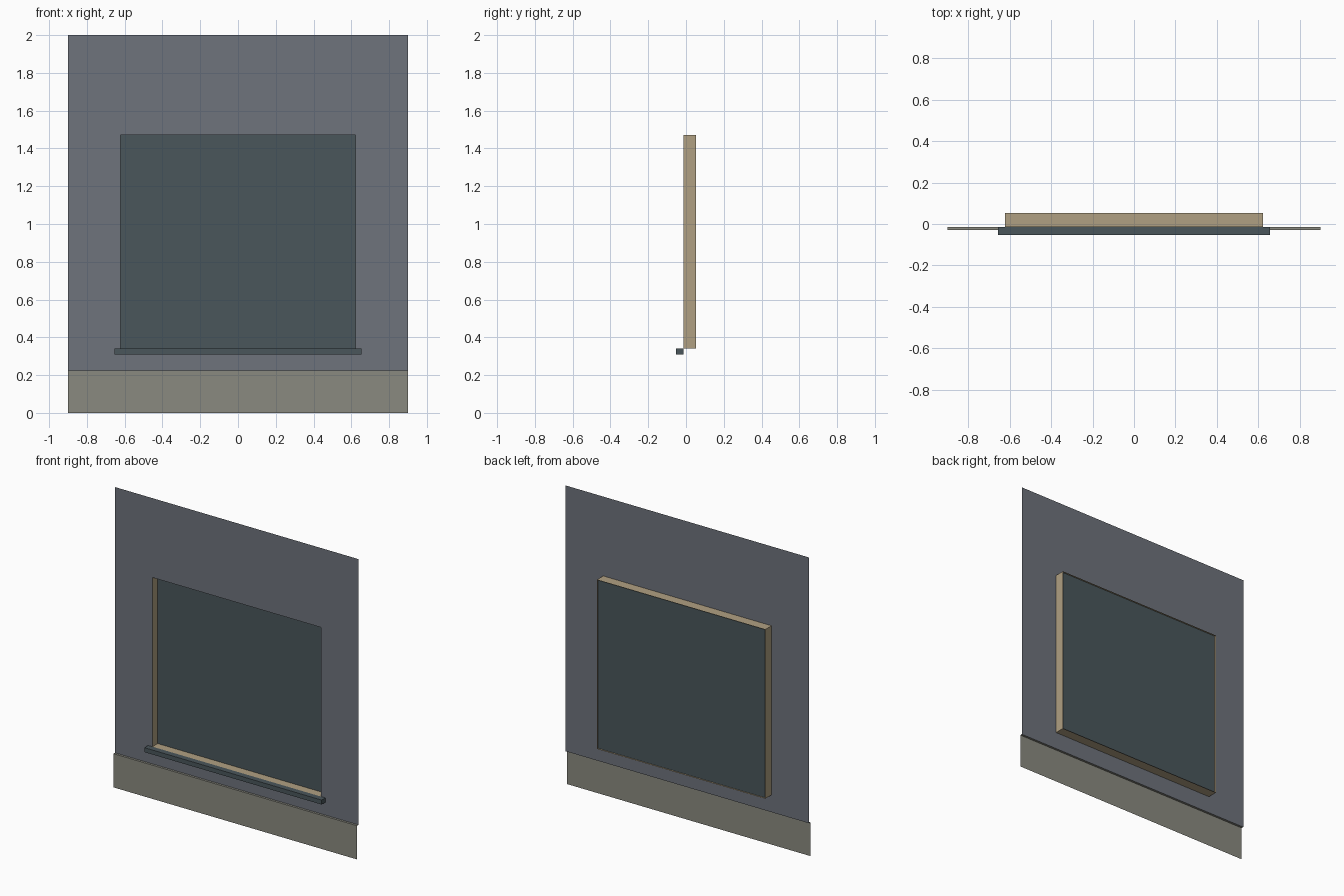
import bpy

cube = bpy.data.objects.get("Cube")
if cube:
    bpy.data.objects.remove(cube)


def material(name, *rgb):
    """Flat material from 8-bit display values, converted to linear."""
    col = [((c / 255 + 0.055) / 1.055) ** 2.4 for c in rgb] + [1]
    m = bpy.data.materials.new(name)
    m.use_nodes = True
    m.diffuse_color = col
    m.node_tree.nodes["Principled BSDF"].inputs["Base Color"].default_value = col
    return m


WALL = material("grey wall", 110, 115, 124)
PLINTH = material("stone plinth", 138, 138, 128)
REVEAL = material("tan reveal", 176, 160, 130)
DARK = material("dark slate", 74, 86, 91)


def build(name, verts, faces, mat):
    mesh = bpy.data.meshes.new(name)
    mesh.from_pydata(verts, [], faces)
    mesh.materials.append(mat)
    obj = bpy.data.objects.new(name, mesh)
    bpy.context.collection.objects.link(obj)
    return obj


def rect(x, y, z0, z1):
    """Corners of an upright rectangle, counter-clockwise from the front."""
    return [(-x, y, z0), (x, y, z0), (x, y, z1), (-x, y, z1)]


def ring(flip=False):
    """Quads joining two rectangles of four corners each."""
    quads = [(i, (i + 1) % 4, (i + 1) % 4 + 4, i + 4) for i in range(4)]
    return [q[::-1] for q in quads] if flip else quads


HALF, TOP = 0.9, 2.0
WALL_Y, PLINTH_Y, SILL_Y = -0.014, -0.029, -0.053
GLASS_Y, BACK_Y = 0.041, 0.053
PLINTH_Z, OPEN_X, OPEN_Z0, OPEN_Z1 = 0.225, 0.622, 0.34, 1.47

opening = rect(OPEN_X, WALL_Y, OPEN_Z0, OPEN_Z1)

# Thin wall sheet around the window opening
build("wall", rect(HALF, WALL_Y, PLINTH_Z, TOP) + opening, ring(), WALL)

# Projecting plinth: front face and top ledge
build("plinth", rect(HALF, PLINTH_Y, 0, PLINTH_Z)
      + [(HALF, WALL_Y, PLINTH_Z), (-HALF, WALL_Y, PLINTH_Z)],
      [(0, 1, 2, 3), (3, 2, 4, 5)], PLINTH)

# Window lining running back from the opening
build("window_reveal", opening + rect(OPEN_X, BACK_Y, OPEN_Z0, OPEN_Z1),
      ring(flip=True), REVEAL)

# Pane set just inside the back of the lining
build("window_pane", rect(OPEN_X, GLASS_Y, OPEN_Z0, OPEN_Z1),
      [(0, 1, 2, 3)], DARK)

# Sill: box open where it meets the wall
build("window_sill", rect(0.655, SILL_Y, 0.31, OPEN_Z0)
      + rect(0.655, WALL_Y, 0.31, OPEN_Z0),
      [(0, 1, 2, 3)] + ring(flip=True), DARK)
